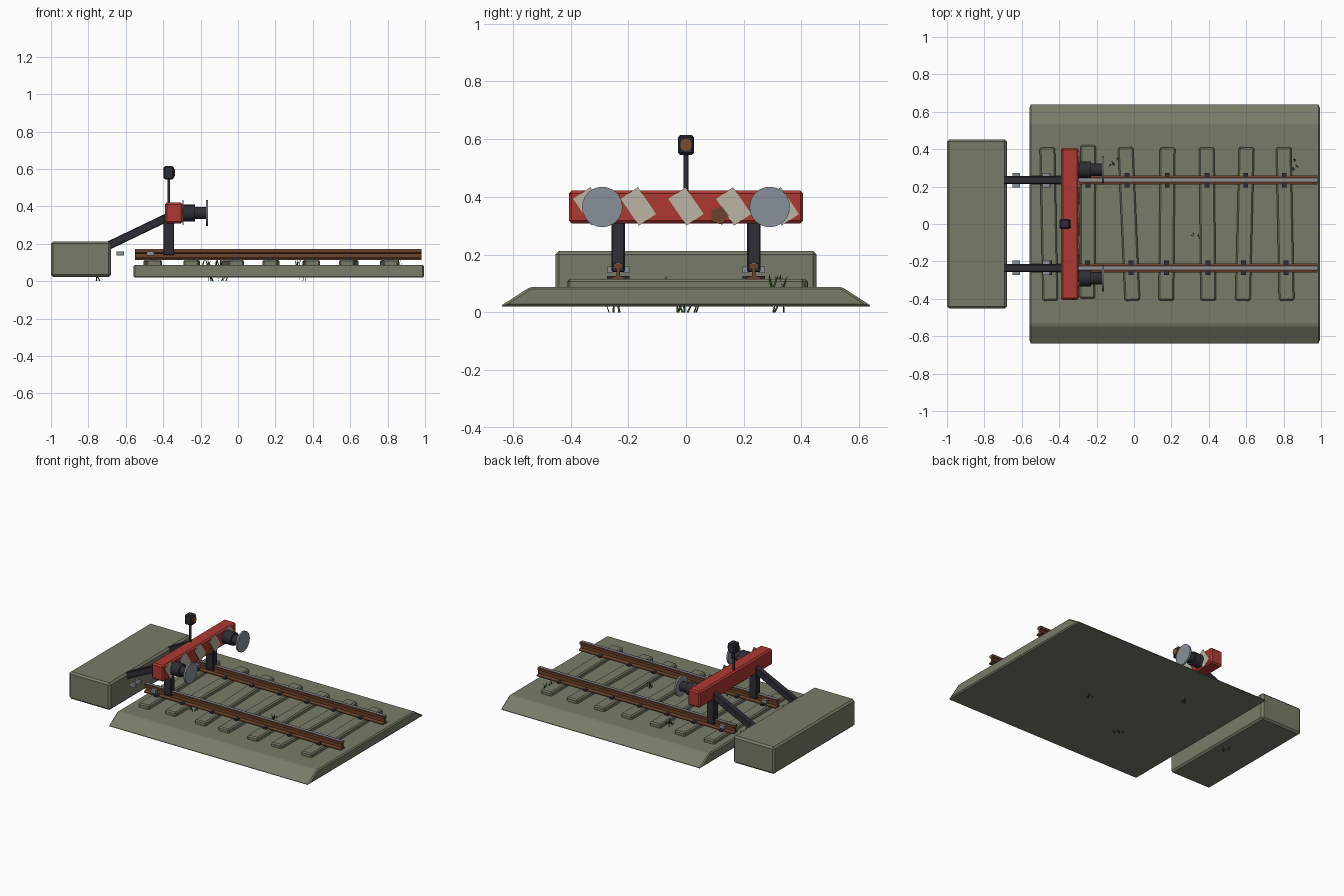
import bpy, bmesh, math, random
from mathutils import Vector, Matrix

if "Cube" in bpy.data.objects:
    bpy.data.objects.remove(bpy.data.objects["Cube"])

random.seed(4)


def mat(name, r, g, b):
    m = bpy.data.materials.new(name)
    m.diffuse_color = (r, g, b, 1)
    m.use_nodes = True
    m.node_tree.nodes["Principled BSDF"].inputs["Base Color"].default_value = m.diffuse_color
    return m


STONE = mat("weathered stone", 0.19, 0.2, 0.14)
RED = mat("signal red", 0.43, 0.04, 0.032)
CREAM = mat("faded cream", 0.50, 0.46, 0.36)
STEEL = mat("worn steel", 0.25, 0.28, 0.32)
DARK = mat("dark iron", 0.026, 0.026, 0.036)
RUST = mat("rust brown", 0.15, 0.055, 0.025)
GREEN = mat("weed green", 0.03, 0.075, 0.012)
AMBER = mat("dull amber", 0.2, 0.075, 0.025)


def finish(name, bm, m, bevel=0):
    bmesh.ops.recalc_face_normals(bm, faces=bm.faces)
    me = bpy.data.meshes.new(name)
    bm.to_mesh(me)
    bm.free()
    me.materials.append(m)
    ob = bpy.data.objects.new(name, me)
    bpy.context.collection.objects.link(ob)
    if bevel:
        mod = ob.modifiers.new("bevel", "BEVEL")
        mod.width, mod.segments = bevel, 1
    return ob


def box(name, c, s, m, bevel=0, rot=None):
    bm = bmesh.new()
    bmesh.ops.create_cube(bm, size=1, matrix=Matrix.Diagonal((*s, 1)))
    ob = finish(name, bm, m, bevel)
    ob.location = c
    if rot:
        ob.rotation_euler = rot
    return ob


def cyl(name, a, b, r, m, n=20, smooth=True):
    a, b = Vector(a), Vector(b)
    bm = bmesh.new()
    bmesh.ops.create_cone(bm, cap_ends=True, segments=n, radius1=r, radius2=r, depth=(b - a).length)
    q = (b - a).to_track_quat('Z', 'Y').to_matrix().to_4x4()
    bm.transform(Matrix.Translation((a + b) / 2) @ q)
    for f in bm.faces:
        f.smooth = smooth and len(f.verts) == 4
    for e in bm.edges:
        e.smooth = all(f.smooth for f in e.link_faces)
    return finish(name, bm, m)


def extrude_x(name, profile, x0, x1, m, bevel=0):
    """Extrude a (y, z) outline along x."""
    bm = bmesh.new()
    f = bm.faces.new([bm.verts.new((x0, y, z)) for y, z in profile])
    ext = bmesh.ops.extrude_face_region(bm, geom=[f])
    vs = [v for v in ext["geom"] if isinstance(v, bmesh.types.BMVert)]
    bmesh.ops.translate(bm, verts=vs, vec=(x1 - x0, 0, 0))
    return finish(name, bm, m, bevel)


# Ballast bed and concrete anchor block
extrude_x("ballast_bed", [(-0.645, 0.02), (0.645, 0.02), (0.54, 0.088), (-0.54, 0.088)],
          -0.56, 0.995, STONE, 0.008)
box("anchor_block", (-0.84, 0, 0.118), (0.32, 0.905, 0.19), STONE, 0.012)

# Sleepers, slightly askew, with a rail chair under each rail
sleepers = [(-0.455, 0.02), (-0.247, -0.006), (-0.027, 0.045), (0.176, -0.008),
            (0.393, 0.01), (0.592, -0.024), (0.808, 0.02)]
for x, a in sleepers:
    dy = 0.012 if abs(x + 0.247) < 0.01 else 0
    box("sleeper", (x, dy, 0.097), (0.083, 0.82, 0.036), STONE, 0.008, (0, 0, a))
    for s in (-1, 1):
        box("rail_chair", (x - 0.235 * s * a, 0.235 * s, 0.118), (0.026, 0.078, 0.016), DARK)

# Rails, joint clamps, posts, struts and buffers on both sides
half = [(0.025, 0.114), (0.025, 0.121), (0.006, 0.127), (0.006, 0.149), (0.016, 0.154), (0.016, 0.17)]
for s in (-1, 1):
    y = 0.235 * s
    pts = half + [(-p, z) for p, z in reversed(half)]
    extrude_x("rail", [(y + p, z) for p, z in pts], -0.55, 0.98, RUST)
    box("polished_rail_top", (0.215, y, 0.1705), (1.53, 0.016, 0.003), STEEL)
    for x in (-0.63, -0.468):
        for d in (-1, 1):
            box("joint_clamp", (x, y + 0.029 * d, 0.148), (0.04, 0.02, 0.022), STEEL)
    box("upright_post", (-0.37, y, 0.245), (0.058, 0.046, 0.21), DARK, 0.004)
    a, b = Vector((-0.36, y, 0.35)), Vector((-0.71, y, 0.182))
    d = b - a
    box("back_strut", (a + b) / 2, (d.length, 0.042, 0.044), DARK, 0.004,
        (0, math.atan2(-d.z, d.x), 0))
    y = 0.29 * s
    cyl("buffer_housing", (-0.3, y, 0.365), (-0.23, y, 0.365), 0.045, DARK, 16)
    cyl("buffer_plunger", (-0.24, y, 0.365), (-0.165, y, 0.365), 0.033, DARK, 16)
    cyl("buffer_disc", (-0.172, y, 0.365), (-0.16, y, 0.365), 0.07, STEEL, 24)

# Cross beam with tilted warning stripes and a rust patch
box("cross_beam", (-0.343, 0, 0.365), (0.094, 0.812, 0.113), RED, 0.01)
for i in range(-2, 3):
    box("warning_stripe", (-0.295, 0.165 * i, 0.367), (0.005, 0.072, 0.112), CREAM, 0,
        (math.radians(34), 0, 0))
bm = bmesh.new()
bmesh.ops.create_circle(bm, cap_ends=True, segments=5, radius=0.033,
                        matrix=Matrix.Translation((-0.2915, 0.115, 0.335)) @ Matrix.Rotation(math.pi / 2, 4, 'Y'))
finish("rust_patch", bm, RUST)

# Signal lamp on its pole
cyl("lamp_pole", (-0.37, 0, 0.415), (-0.37, 0, 0.56), 0.008, DARK, 10)
box("lamp_housing", (-0.37, 0, 0.58), (0.056, 0.056, 0.07), DARK, 0.008)
cyl("lamp_lens", (-0.345, 0, 0.58), (-0.337, 0, 0.58), 0.021, AMBER, 16)


# Tufts of weeds: thin tapered blades
def tuft(x, y, z, h, n=7):
    bm = bmesh.new()
    for _ in range(n):
        ang = random.uniform(0, 2 * math.pi)
        base = Vector((x + random.uniform(-0.025, 0.025), y + random.uniform(-0.025, 0.025), z))
        side = Vector((math.cos(ang), math.sin(ang), 0)) * 0.004
        lean = Vector((random.uniform(-0.02, 0.02), random.uniform(-0.02, 0.02), h * random.uniform(0.7, 1)))
        mid = base + lean * 0.55
        v = [bm.verts.new(p) for p in (base - side, base + side, mid + side * 0.7,
                                       base + lean + Vector((0, 0, -0.002)), mid - side * 0.7)]
        bm.faces.new(v)
    finish("weed_tuft", bm, GREEN)


tuft(-0.1, 0.33, 0.08, 0.06, 9)
tuft(0.33, -0.06, 0.08, 0.05)
tuft(0.86, 0.32, 0.08, 0.06, 8)
tuft(-0.17, -0.25, 0.08, 0.05, 5)
for x, y in ((-0.74, 0.02), (-0.15, 0.32), (-0.08, -0.25), (0.34, -0.02)):
    tuft(x, y, 0.0, 0.05, 4)
